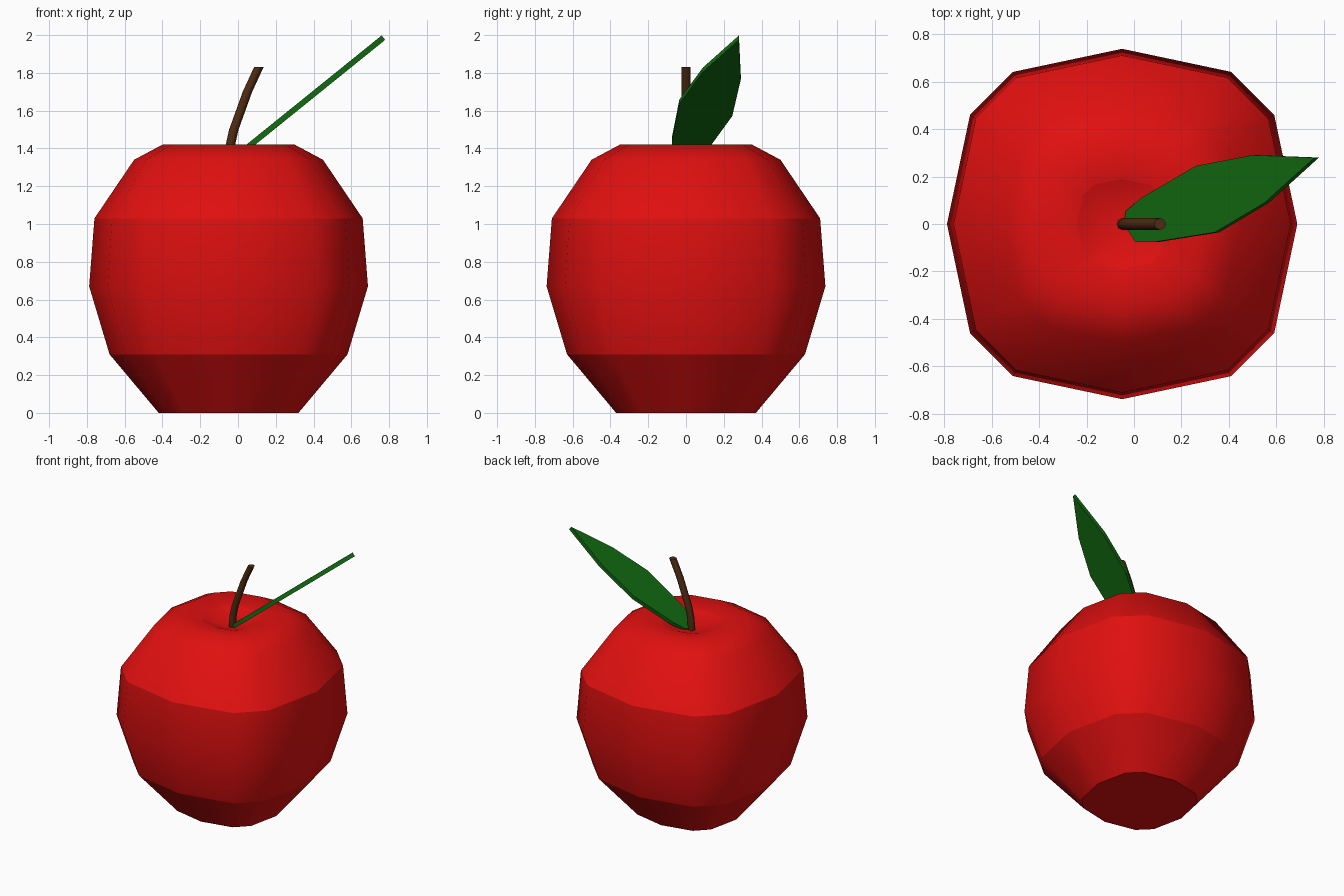
import bpy, bmesh, math
from mathutils import Vector

if "Cube" in bpy.data.objects:
    bpy.data.objects.remove(bpy.data.objects["Cube"])


def make_object(name, bm, color):
    bmesh.ops.recalc_face_normals(bm, faces=bm.faces)
    mesh = bpy.data.meshes.new(name)
    bm.to_mesh(mesh)
    bm.free()
    obj = bpy.data.objects.new(name, mesh)
    bpy.context.collection.objects.link(obj)
    mat = bpy.data.materials.new(name + "_color")
    mat.diffuse_color = (*color, 1)
    mat.use_nodes = True
    mat.node_tree.nodes["Principled BSDF"].inputs["Base Color"].default_value = mat.diffuse_color
    mesh.materials.append(mat)
    return obj


def loft(bm, rings):
    """Skin a list of equal-length point rings; return the vertex rings."""
    loops = [[bm.verts.new(p) for p in ring] for ring in rings]
    n = len(loops[0])
    for a, b in zip(loops, loops[1:]):
        for i in range(n):
            j = (i + 1) % n
            bm.faces.new((a[i], a[j], b[j], b[i])).smooth = True
    return loops


def sharpen(loop):
    for i, v in enumerate(loop):
        w = loop[(i + 1) % len(loop)]
        for e in v.link_edges:
            if e.other_vert(v) is w:
                e.smooth = False


# Apple body: squarish 12-sided section scaled along a profile
CX = -0.05
section = []
for k in range(4):
    c, s = round(math.cos(k * math.pi / 2)), round(math.sin(k * math.pi / 2))
    for x, y in ((1, 0), (0.868, 0.624), (0.624, 0.868)):
        section.append((x * c - y * s, x * s + y * c))
profile = [(0.37, 0), (0.63, 0.31), (0.738, 0.67), (0.71, 1.03),
           (0.50, 1.34), (0.35, 1.42), (0.19, 1.395)]
bm = bmesh.new()
loops = loft(bm, [[(CX + r * x, r * y, z) for x, y in section] for r, z in profile])
bm.faces.new(loops[0])
dip = bm.verts.new((CX, 0, 1.325))
for i in range(12):
    bm.faces.new((loops[-1][i], loops[-1][(i + 1) % 12], dip)).smooth = True
for k in (0, 1, 3, 6):
    sharpen(loops[k])
make_object("apple_body", bm, (0.75, 0.005, 0.005))

# Stem: level octagonal rings following a bent path
path = [(-0.05, 1.30), (-0.04, 1.42), (-0.022, 1.5), (0.05, 1.7), (0.11, 1.83)]
bm = bmesh.new()
loops = loft(bm, [[(x + 0.025 * math.cos(a * math.pi / 4),
                    0.025 * math.sin(a * math.pi / 4), z) for a in range(8)]
                  for x, z in path])
for end in (loops[0], loops[-1]):
    bm.faces.new(end)
    sharpen(end)
make_object("stem", bm, (0.08, 0.025, 0.006))

# Leaf: flat outline on a sloping plane, given thickness
outline = [(-0.035, 0.0), (0.015, -0.075), (0.10, -0.075), (0.35, -0.035),
           (0.56, 0.09), (0.77, 0.28), (0.51, 0.29), (0.27, 0.245),
           (0.04, 0.11), (-0.025, 0.055)]
slope = 0.807
half = Vector((-slope, 0, 1)).normalized() * 0.015
bm = bmesh.new()
base = [Vector((x, y, 1.42 + slope * (x - 0.068))) for x, y in outline]
loops = loft(bm, [[p - half for p in base], [p + half for p in base]])
for end in loops:
    bm.faces.new(end)
for f in bm.faces:
    f.smooth = False
make_object("leaf", bm, (0.006, 0.15, 0.006))
